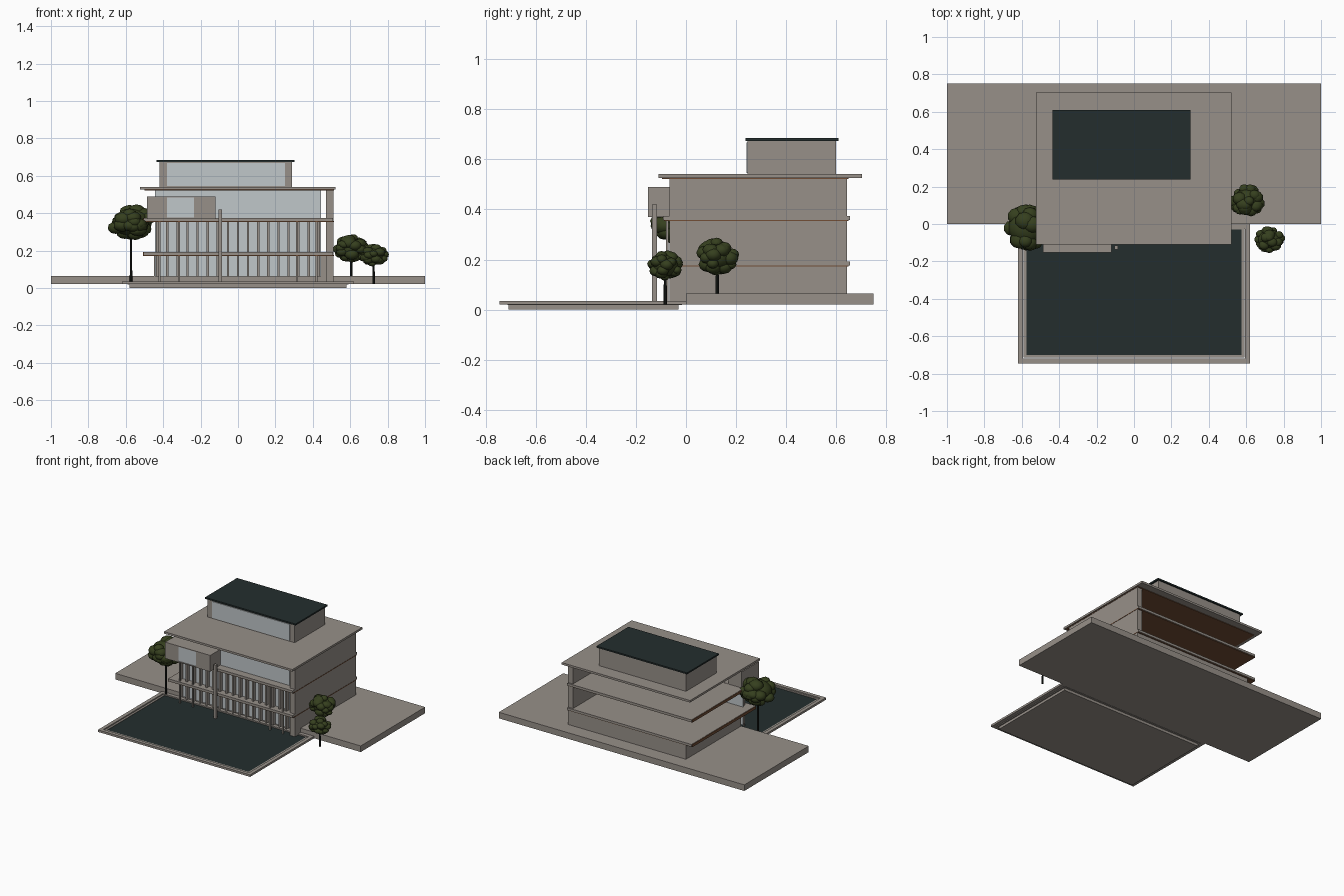
import bpy, bmesh, random
from mathutils import Matrix, Vector

old = bpy.data.objects.get("Cube")
if old:
    bpy.data.objects.remove(old, do_unlink=True)


def material(name, rgb):
    m = bpy.data.materials.new(name)
    m.use_nodes = True
    m.diffuse_color = (*rgb, 1)
    bsdf = next(n for n in m.node_tree.nodes if n.type == 'BSDF_PRINCIPLED')
    bsdf.inputs["Base Color"].default_value = (*rgb, 1)
    return m


STONE = material("stone_grey", (0.31, 0.28, 0.25))
GLASS = material("pale_glass", (0.53, 0.57, 0.59))
DARK = material("dark_teal", (0.017, 0.027, 0.027))
WOOD = material("brown_wood", (0.17, 0.076, 0.036))
LEAF = material("leaf_green", (0.036, 0.05, 0.013))
BARK = material("dark_bark", (0.01, 0.012, 0.01))


def finish(name, bm, *mats):
    me = bpy.data.meshes.new(name)
    bm.to_mesh(me)
    bm.free()
    for m in mats:
        me.materials.append(m)
    ob = bpy.data.objects.new(name, me)
    bpy.context.collection.objects.link(ob)
    return ob


def add_box(bm, x, y, z):
    size = Vector((x[1] - x[0], y[1] - y[0], z[1] - z[0]))
    mid = Vector((sum(x), sum(y), sum(z))) / 2
    bmesh.ops.create_cube(bm, size=1, matrix=Matrix.Translation(mid) @ Matrix.Diagonal((*size, 1)))


def box(name, x, y, z, mat):
    bm = bmesh.new()
    add_box(bm, x, y, z)
    return finish(name, bm, mat)


def frame(name, x, y, z, w, mat):
    # four bars around a horizontal rectangle
    bm = bmesh.new()
    for a in ((x[0], x[0] + w), (x[1] - w, x[1])):
        add_box(bm, a, y, z)
    for b in ((y[0], y[0] + w), (y[1] - w, y[1])):
        add_box(bm, (x[0] + w, x[1] - w), b, z)
    return finish(name, bm, mat)


# Ground and pool
box("ground_plate", (-1, 1), (0, 0.75), (0.02, 0.065), STONE)
box("pool_base", (-0.58, 0.58), (-0.71, -0.03), (0, 0.022), STONE)
frame("pool_rim", (-0.62, 0.62), (-0.745, 0), (0.02, 0.035), 0.027, STONE)
frame("pool_inner_step", (-0.59, 0.59), (-0.714, -0.015), (0.018, 0.029), 0.014, STONE)
box("pool_water", (-0.578, 0.578), (-0.702, -0.028), (0.02, 0.026), DARK)

# Main body
box("side_wall", (0.47, 0.51), (-0.065, 0.643), (0.022, 0.526), STONE)
box("ground_floor_core", (-0.45, 0.47), (0, 0.643), (0.06, 0.175), STONE)
box("roof_slab", (-0.525, 0.52), (-0.11, 0.703), (0.526, 0.541), STONE)
box("roof_soffit", (-0.5, 0.512), (-0.095, 0.65), (0.522, 0.527), WOOD)
for name, z in (("lower", 0.172), ("upper", 0.353)):
    box(name + "_floor_slab", (-0.503, 0.509), (-0.092, 0.655), (z + 0.004, z + 0.021), STONE)
    box(name + "_floor_soffit", (-0.505, 0.512), (-0.088, 0.65), (z, z + 0.005), WOOD)
    box(name + "_floor_edge", (-0.507, -0.502), (-0.088, 0.65), (z, z + 0.019), WOOD)

# Glazing between the slabs
for name, z in (("ground", (0.06, 0.174)), ("first", (0.192, 0.354)), ("second", (0.373, 0.523))):
    box(name + "_floor_glass", (-0.445, 0.445), (-0.034, -0.026), z, GLASS)

# Vertical fins on the two lower storeys
bm = bmesh.new()
for i in range(17):
    x = -0.432 + i * 0.054
    for z in ((0.06, 0.174), (0.192, 0.354)):
        add_box(bm, (x - 0.006, x + 0.006), (-0.062, -0.03), z)
finish("facade_fins", bm, STONE)

# Slender columns and the tall post
bm = bmesh.new()
for x in (-0.42, -0.315, 0.315, 0.42):
    add_box(bm, (x - 0.005, x + 0.005), (-0.08, -0.07), (0.03, 0.354))
finish("slender_columns", bm, STONE)
box("tall_post", (-0.105, -0.085), (-0.135, -0.115), (0.026, 0.42), STONE)

# Projecting bay: floor, lid and piers around a window
bm = bmesh.new()
for z in ((0.37, 0.376), (0.484, 0.49)):
    add_box(bm, (-0.487, -0.12), (-0.152, 0.05), z)
for x in ((-0.487, -0.38), (-0.235, -0.12)):
    add_box(bm, x, (-0.152, 0.05), (0.376, 0.484))
finish("bay_shell", bm, STONE)
box("bay_window", (-0.38, -0.235), (-0.147, -0.14), (0.376, 0.484), GLASS)

# Penthouse
box("penthouse_body", (-0.42, 0.29), (0.246, 0.6), (0.54, 0.675), STONE)
box("penthouse_glass", (-0.38, 0.25), (0.241, 0.247), (0.546, 0.668), GLASS)
box("penthouse_roof", (-0.435, 0.302), (0.238, 0.61), (0.674, 0.685), DARK)


# Trees: a trunk and a cluster of lumps
def tree(name, x, y, ground, z, rx, ry, rz, seed):
    rng = random.Random(seed)
    bm = bmesh.new()
    bmesh.ops.create_cone(bm, cap_ends=True, segments=8, radius1=0.007, radius2=0.005,
                          depth=z - ground, matrix=Matrix.Translation((x, y, (z + ground) / 2)))
    finish(name + "_trunk", bm, BARK)
    bm = bmesh.new()
    shape = Matrix.Translation((x, y, z)) @ Matrix.Diagonal((rx, ry, rz, 1))
    bmesh.ops.create_icosphere(bm, subdivisions=2, radius=0.75, matrix=shape)
    for _ in range(34):
        d = Vector([rng.gauss(0, 1) for _ in range(3)]).normalized()
        r = rng.uniform(0.26, 0.4)
        bmesh.ops.create_icosphere(bm, subdivisions=2, radius=r,
                                   matrix=shape @ Matrix.Translation(d * (1 - r)))
    crown = finish(name + "_crown", bm, LEAF)
    for p in crown.data.polygons:
        p.use_smooth = True


tree("large_tree", -0.572, -0.02, 0.03, 0.352, 0.135, 0.125, 0.1, 1)
tree("medium_tree", 0.605, 0.125, 0.06, 0.212, 0.098, 0.09, 0.076, 2)
tree("small_tree", 0.725, -0.083, 0.02, 0.176, 0.084, 0.073, 0.061, 3)
